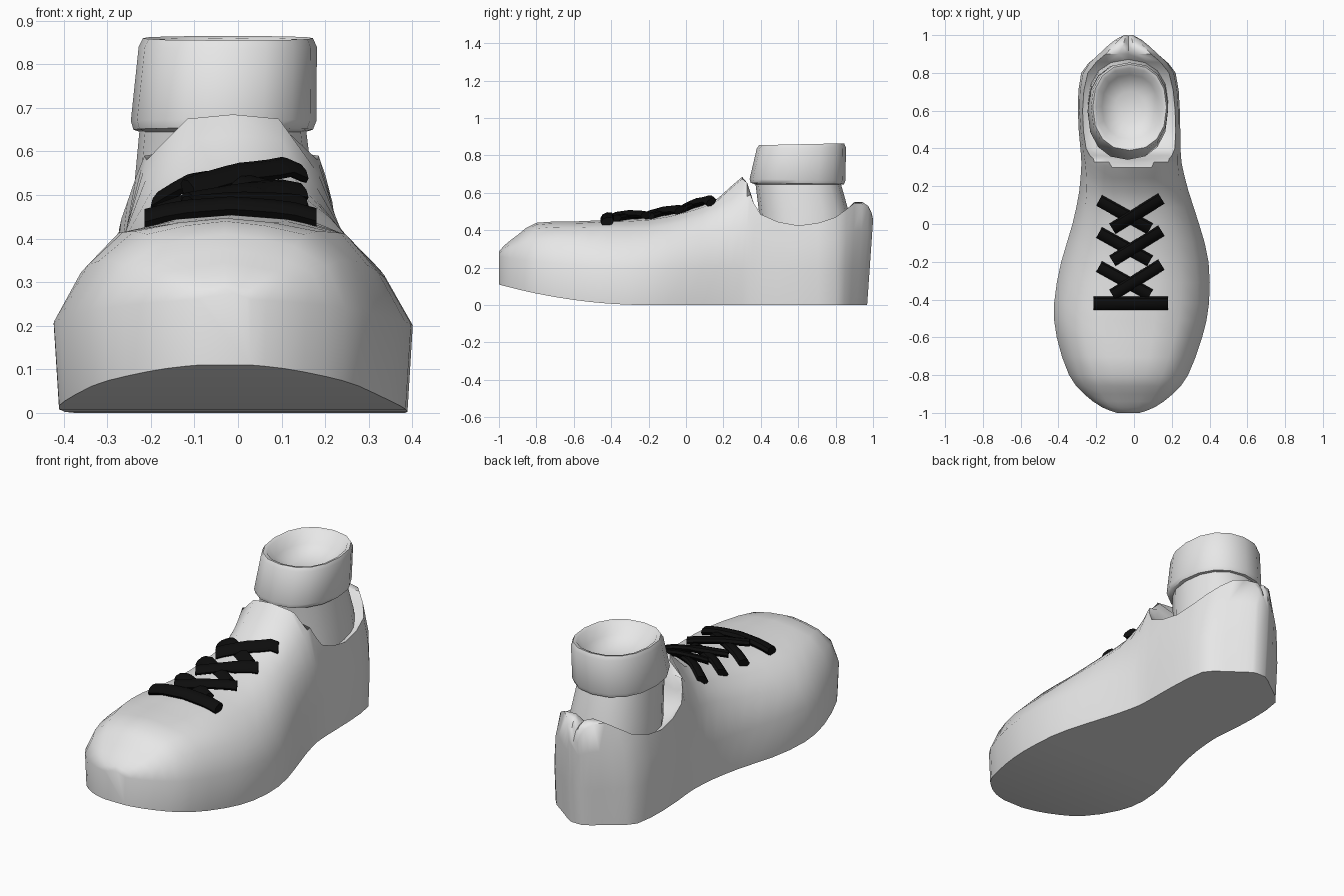
import bpy, bmesh, math
from mathutils import Vector
from mathutils.bvhtree import BVHTree

if "Cube" in bpy.data.objects:
    bpy.data.objects.remove(bpy.data.objects["Cube"])


def material(name, value):
    m = bpy.data.materials.new(name)
    m.diffuse_color = (value, value, value, 1)
    m.use_nodes = True
    m.node_tree.nodes["Principled BSDF"].inputs["Base Color"].default_value = m.diffuse_color
    return m


GREY = material("light grey", 0.8)
BLACK = material("black", 0.004)


def loft(name, rings, mat, angle):
    """Skin closed rings of points, cap both ends, return the object."""
    bm = bmesh.new()
    rows = [[bm.verts.new(p) for p in r] for r in rings]
    n = len(rows[0])
    for a, b in zip(rows, rows[1:]):
        for i in range(n):
            j = (i + 1) % n
            bm.faces.new((a[i], a[j], b[j], b[i]))
    bm.faces.new(rows[0][::-1])
    bm.faces.new(rows[-1])
    bmesh.ops.recalc_face_normals(bm, faces=bm.faces)
    me = bpy.data.meshes.new(name)
    bm.to_mesh(me)
    bm.free()
    me.materials.append(mat)
    ob = bpy.data.objects.new(name, me)
    bpy.context.collection.objects.link(ob)
    bpy.ops.object.select_all(action='DESELECT')
    ob.select_set(True)
    bpy.context.view_layer.objects.active = ob
    bpy.ops.object.shade_smooth_by_angle(angle=math.radians(angle))
    return ob


# Shoe body stations from toe to heel:
# y, wall half width, mid half width, mid z, shoulder half width, shoulder z, inner half width, inner z
STATIONS = [
    (-1.0, .06, .05, .265, .04, .27, .02, .275),
    (-.97, .14, .12, .29, .09, .305, .05, .31),
    (-.9, .235, .2, .32, .14, .35, .07, .365),
    (-.8, .315, .26, .35, .18, .41, .09, .43),
    (-.6, .385, .32, .34, .24, .415, .12, .437),
    (-.42, .41, .35, .31, .26, .41, .13, .445),
    (-.2, .39, .32, .33, .24, .41, .13, .455),
    (0, .335, .28, .36, .2, .45, .11, .495),
    (.17, .29, .25, .4, .18, .49, .11, .56),
    (.3, .268, .245, .42, .195, .55, .105, .675),
    (.345, .265, .247, .4, .2, .59, .14, .6),
    (.4, .265, .25, .36, .235, .485, .2, .46),
    (.6, .27, .262, .32, .245, .425, .2, .4),
    (.8, .25, .24, .35, .215, .47, .17, .45),
    (.9, .165, .158, .4, .12, .545, .05, .55),
    (.975, .075, .075, .4, .05, .52, .02, .53),
    (1.0, .03, .03, .38, .025, .45, .01, .46),
]


def catmull(rows, steps):
    out = []
    for i in range(len(rows) - 1):
        p = [rows[max(i - 1, 0)], rows[i], rows[i + 1], rows[min(i + 2, len(rows) - 1)]]
        for s in range(steps):
            t = s / steps
            out.append([b + .5 * t * (c - a + t * (2*a - 5*b + 4*c - d + t * (3*(b - c) + d - a)))
                        for a, b, c, d in zip(*p)])
    return out + [list(rows[-1])]


def section(row):
    y, w, wm, zm, ws, zs, wi, zi = row
    c = -.03 + .04 * math.exp(-((y + .05) / .4) ** 2)   # foot curves sideways
    t = max(0, (-y - .2) / .8)
    zb, zw = .11 * t * t, .2 + .06 * t * t              # toe spring
    zt = zi + .01 if y < .32 else zi - .03              # collar is hollow
    side = [(w * .97, zb), (w, zw), (wm, zm), (ws, zs), (wi, zi)]
    pts = side + [(0, zt)] + [(-x, z) for x, z in reversed(side)]
    lean = .07 * min(1, max(0, (y - .8) / .15))         # heel leans back
    return [Vector((c + x, y + lean * min(0, z - .45), z)) for x, z in pts]


body = loft("shoe_body", [section(r) for r in catmull(STATIONS, 2)], GREY, 50)


# Ankle sock with folded cuff and dished top
def oval(x0, x1, y0, y1, z, tilt=0, n=16):
    ring = []
    for i in range(n):
        a = 2 * math.pi * i / n
        ca, sa = (math.copysign(abs(f(a)) ** .88, f(a)) for f in (math.cos, math.sin))
        ring.append(((x0 + x1) / 2 + (x1 - x0) / 2 * ca,
                     (y0 + y1) / 2 + (y1 - y0) / 2 * sa, z + tilt * sa))
    return ring


loft("sock_ankle", [oval(-.245, .185, .4, .89, .36),
                    oval(-.24, .175, .39, .87, .5),
                    oval(-.225, .155, .37, .825, .66)], GREY, 50)
loft("sock_cuff", [oval(-.225, .155, .37, .82, .645),
                   oval(-.24, .172, .345, .845, .65, -.004),
                   oval(-.246, .18, .34, .853, .67, -.004),
                   oval(-.228, .181, .378, .855, .84, .004),
                   oval(-.218, .172, .39, .845, .86, .005),
                   oval(-.2, .155, .41, .825, .855, .005),
                   oval(-.17, .125, .45, .79, .80),
                   oval(-.1, .06, .54, .7, .76)], GREY, 50)

# Laces draped over the top of the shoe
bm = bmesh.new()
bm.from_mesh(body.data)
tree = BVHTree.FromBMesh(bm)
bm.free()


def lace(name, start, end, lift, half=.032, thick=.02):
    a, b = Vector((*start, 0)), Vector((*end, 0))
    across = Vector((0, 0, 1)).cross((b - a).normalized())
    rings = []
    for i in range(9):
        p = a.lerp(b, i / 8)
        hit = tree.ray_cast(p + Vector((0, 0, 2)), Vector((0, 0, -1)))[0]
        p.z = hit.z + lift
        up = Vector((0, 0, 1))
        slope = .45 if p.y > -.1 else .15      # follow the rise of the instep
        rings.append([p + across * half * math.cos(k * math.pi / 4)
                      + up * (thick * math.sin(k * math.pi / 4)
                              + slope * across.y * half * math.cos(k * math.pi / 4))
                      for k in range(8)])
    loft(name, rings, BLACK, 40)


lace("lace_bar", (-.215, -.42), (.18, -.42), .018, .036, .024)
for i, y in enumerate((.125, -.045, -.225)):
    lace(f"lace_left_{i + 1}", (-.185, y), (.085, y - .15), .014)
    lace(f"lace_right_{i + 1}", (.145, y + .01), (-.115, y - .15), .03)
